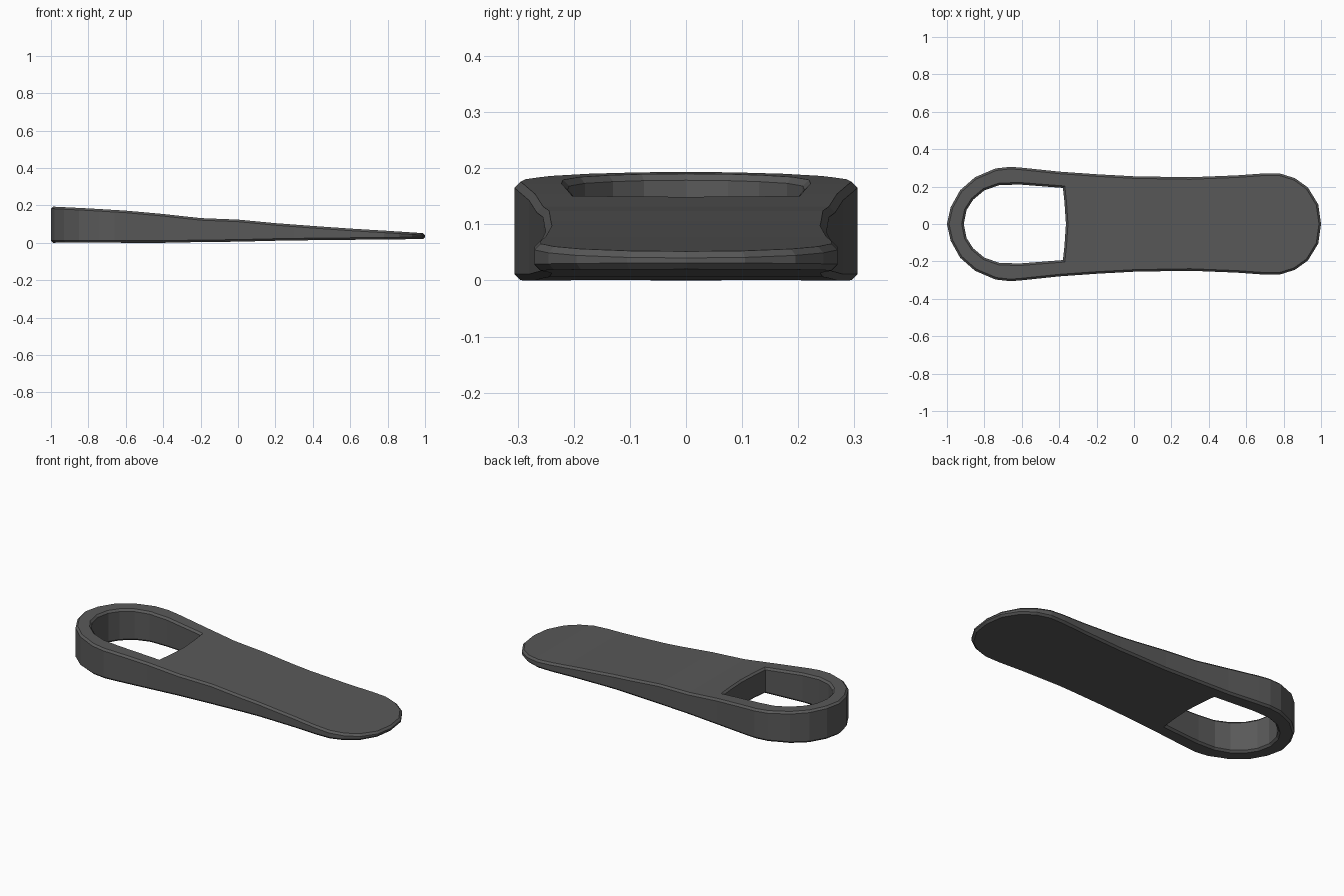
import bpy, bmesh
from mathutils import Vector

if "Cube" in bpy.data.objects:
    bpy.data.objects.remove(bpy.data.objects["Cube"])

# Half outlines (upper side), mirrored across y = 0
OUTER = [(-1, 0), (-.98, .09), (-.93, .18), (-.85, .25), (-.74, .297), (-.66, .306),
         (-.59, .3), (-.4, .28), (-.2, .266), (0, .255), (.3, .25), (.55, .26),
         (.69, .27), (.78, .27), (.86, .245), (.93, .195), (.985, .105), (1, 0)]
HOLE = [(-.91, 0), (-.895, .075), (-.86, .13), (-.8, .18), (-.72, .208),
        (-.61, .211), (-.38, .193), (-.372, .12), (-.364, 0)]
# Side profile: x, bottom, top
SIDE = [(-1, .006, .2), (-.8, .008, .19), (-.6, .006, .178), (-.4, .006, .16), (-.2, .01, .138),
        (0, .012, .13), (.2, .017, .111), (.4, .02, .096), (.6, .022, .082),
        (.8, .024, .07), (1, .026, .057)]
B = .011  # edge bevel


def side(x):
    x = max(-1, min(1, x))
    for (x0, b0, t0), (x1, b1, t1) in zip(SIDE, SIDE[1:]):
        if x <= x1:
            f = (x - x0) / (x1 - x0)
            return b0 + f * (b1 - b0), t0 + f * (t1 - t0)


def mirror(half):
    return [Vector(p) for p in half] + [Vector((x, -y)) for x, y in half[-2:0:-1]]


def offset(pts, d):
    # clockwise loop: positive d moves inward
    out, n = [], len(pts)
    for i, p in enumerate(pts):
        a, c = (p - pts[i - 1]).normalized(), (pts[(i + 1) % n] - p).normalized()
        m = Vector((a.y + c.y, -a.x - c.x)).normalized()
        out.append(p + m * d / max(.5, m.dot(Vector((a.y, -a.x)))))
    return out


bm = bmesh.new()
cap_edges = {0: [], 3: []}
# Outer and inner walls with bevel rows
for half, d in ((OUTER, B), (HOLE, -B)):
    pts = mirror(half)
    ins = offset(pts, d)
    rows = [[bm.verts.new((p.x, p.y, z)) for p in src]
            for z, src in enumerate((ins, pts, pts, ins))]
    n = len(pts)
    for lo, hi in zip(rows, rows[1:]):
        for i in range(n):
            j = (i + 1) % n
            bm.faces.new((lo[i], lo[j], hi[j], hi[i]))
    for z in (0, 3):
        for i in range(n):
            cap_edges[z].append(bm.edges.get((rows[z][i], rows[z][(i + 1) % n])))
# Top and bottom faces around the opening
for z in (0, 3):
    bmesh.ops.triangle_fill(bm, edges=cap_edges[z], use_beauty=True, normal=(0, 0, 1))
# Cross cuts so the wedge follows the side profile
for x, _, _ in SIDE[1:-1]:
    bmesh.ops.bisect_plane(bm, geom=bm.verts[:] + bm.edges[:] + bm.faces[:], dist=1e-5,
                           plane_co=(x, 0, 0), plane_no=(1, 0, 0))
bmesh.ops.triangulate(bm, faces=bm.faces[:])
for v in bm.verts:
    b, t = side(v.co.x)
    lev = [b, b + B, t - B, t]
    k = min(2, int(v.co.z + 1e-4))
    f = v.co.z - k
    v.co.z = lev[k] + f * (lev[k + 1] - lev[k])
low = min(v.co.z for v in bm.verts)
for v in bm.verts:
    v.co.z -= low
bmesh.ops.recalc_face_normals(bm, faces=bm.faces[:])

me = bpy.data.meshes.new("wedge_handle")
bm.to_mesh(me)
bm.free()
mat = bpy.data.materials.new("dark grey")
mat.diffuse_color = (.1, .1, .1, 1)
mat.use_nodes = True
mat.node_tree.nodes["Principled BSDF"].inputs["Base Color"].default_value = mat.diffuse_color
me.materials.append(mat)
bpy.context.collection.objects.link(bpy.data.objects.new("wedge_handle", me))
